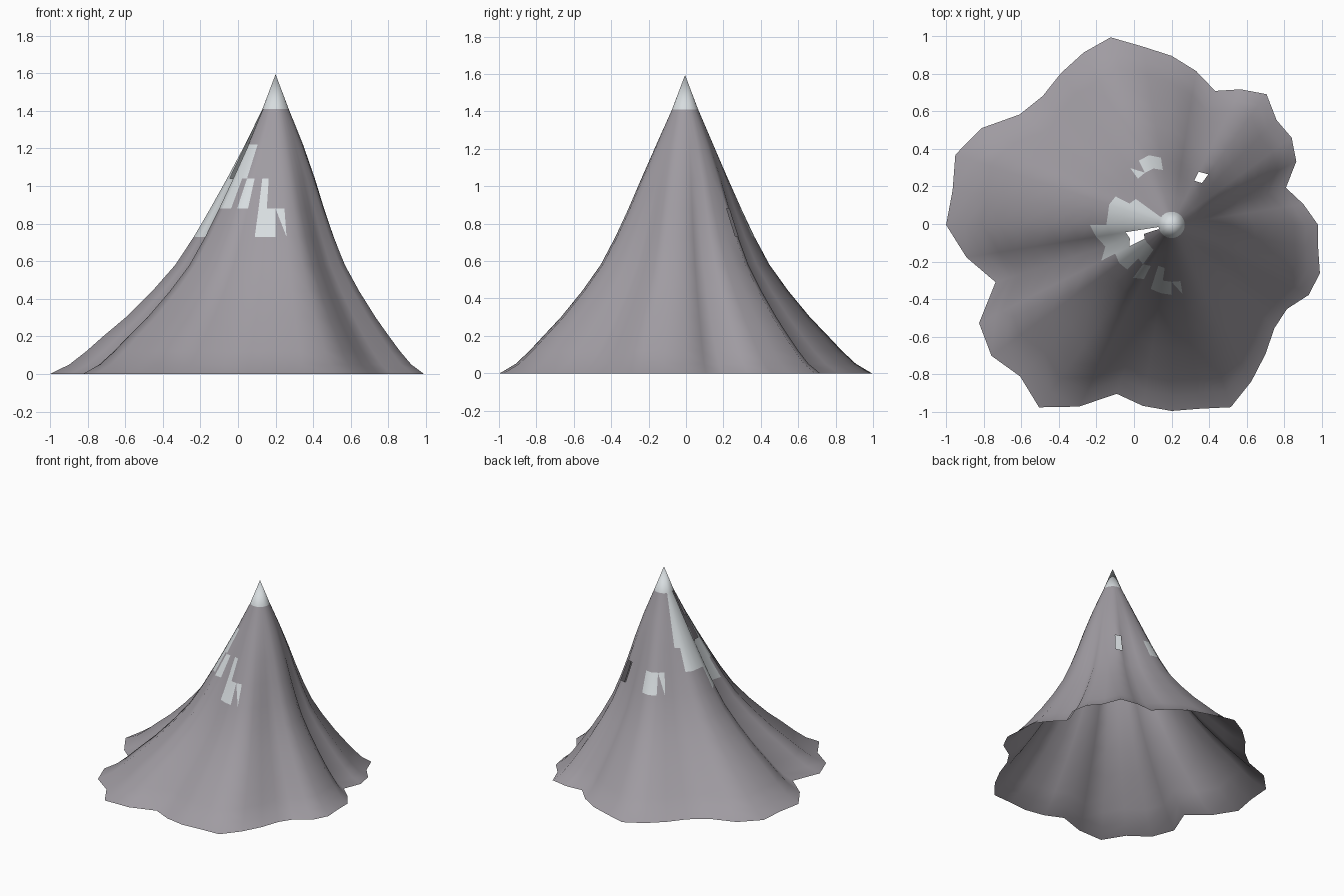
import bpy
import bmesh
from math import cos, sin, radians

default_cube = bpy.data.objects.get("Cube")
if default_cube:
    bpy.data.objects.remove(default_cube, do_unlink=True)


def make_material(name, colour):
    material = bpy.data.materials.new(name)
    material.use_nodes = True
    rgba = (*colour, 1.0)
    material.diffuse_color = rgba
    shader = material.node_tree.nodes["Principled BSDF"]
    shader.inputs["Base Color"].default_value = rgba
    shader.inputs["Roughness"].default_value = 0.9
    return material


rock = make_material("grey rock", (0.35, 0.33, 0.36))
snow = make_material("pale snow", (0.68, 0.72, 0.74))

STEP = 9  # degrees between ridge lines
PEAK = (0.2, -0.005, 1.595)

# Foot radius around the peak, one value per ridge line, counter-clockwise from +x
foot = [.78, .71, .64, .745, .79, .79, .86, .81, .75, .83,
        .9, .96, 1.05, 1.03, 1, .97, 1, 1.135, 1.21, 1.18,
        1.2, 1.105, .985, 1.15, 1.185, 1.14, 1.2, 1.085, .945, .975,
        .99, .99, 1.02, .935, .85, .775, .76, .82, .83, .79]

# Slope profile: height, spread, strength of the ridges (none at the round tip)
slope = [(1.41, .07, 0), (1.22, .155, .25), (1.04, .235, .5), (.88, .305, .7),
         (.73, .375, .8), (.58, .455, .87), (.44, .555, .92), (.3, .67, .96),
         (.2, .765, 1), (.12, .84, 1), (.05, .915, 1), (0, 1, 1)]

# Angular spans of snow and of openings in each band below the cap
snow_spans = {
    0: [(144, 189)],
    1: [(144, 189), (207, 234)],
    2: [(153, 225), (234, 243), (252, 261)],
    3: [(99, 117), (180, 207), (252, 270)],
}
opening_spans = {
    0: [(189, 198)],
    1: [(189, 207)],
    3: [(54, 63)],
}
# Cells cut diagonally, with snow on the upper half only
snow_slivers = {(3, 117), (3, 270)}


def inside(spans, band, angle):
    return any(start <= angle < end for start, end in spans.get(band, []))


def make_ring(bm, height, spread, strength):
    ring = []
    for i, reach in enumerate(foot):
        angle = radians(i * STEP)
        radius = spread * (1 + strength * (reach - 1))
        ring.append(bm.verts.new((PEAK[0] + radius * cos(angle),
                                  PEAK[1] + radius * sin(angle), height)))
    return ring


def add_face(bm, corners, is_snow):
    face = bm.faces.new(corners)
    face.material_index = int(is_snow)
    face.smooth = True


# Mountain shell, open underneath
bm = bmesh.new()
rings = [make_ring(bm, *level) for level in slope]
tip = bm.verts.new(PEAK)
count = len(foot)

for i in range(count):
    j = (i + 1) % count
    angle = i * STEP

    # Snow cap
    add_face(bm, (tip, rings[0][i], rings[0][j]), True)

    # Slopes with snow patches and openings
    for band, (upper, lower) in enumerate(zip(rings, rings[1:])):
        if inside(opening_spans, band, angle):
            continue
        if (band, angle) in snow_slivers:
            add_face(bm, (upper[i], lower[j], upper[j]), True)
            add_face(bm, (upper[i], lower[i], lower[j]), False)
        else:
            add_face(bm, (upper[i], lower[i], lower[j], upper[j]),
                     inside(snow_spans, band, angle))

mesh = bpy.data.meshes.new("mountain")
bm.to_mesh(mesh)
bm.free()
mesh.materials.append(rock)
mesh.materials.append(snow)
mountain = bpy.data.objects.new("mountain", mesh)
bpy.context.collection.objects.link(mountain)
